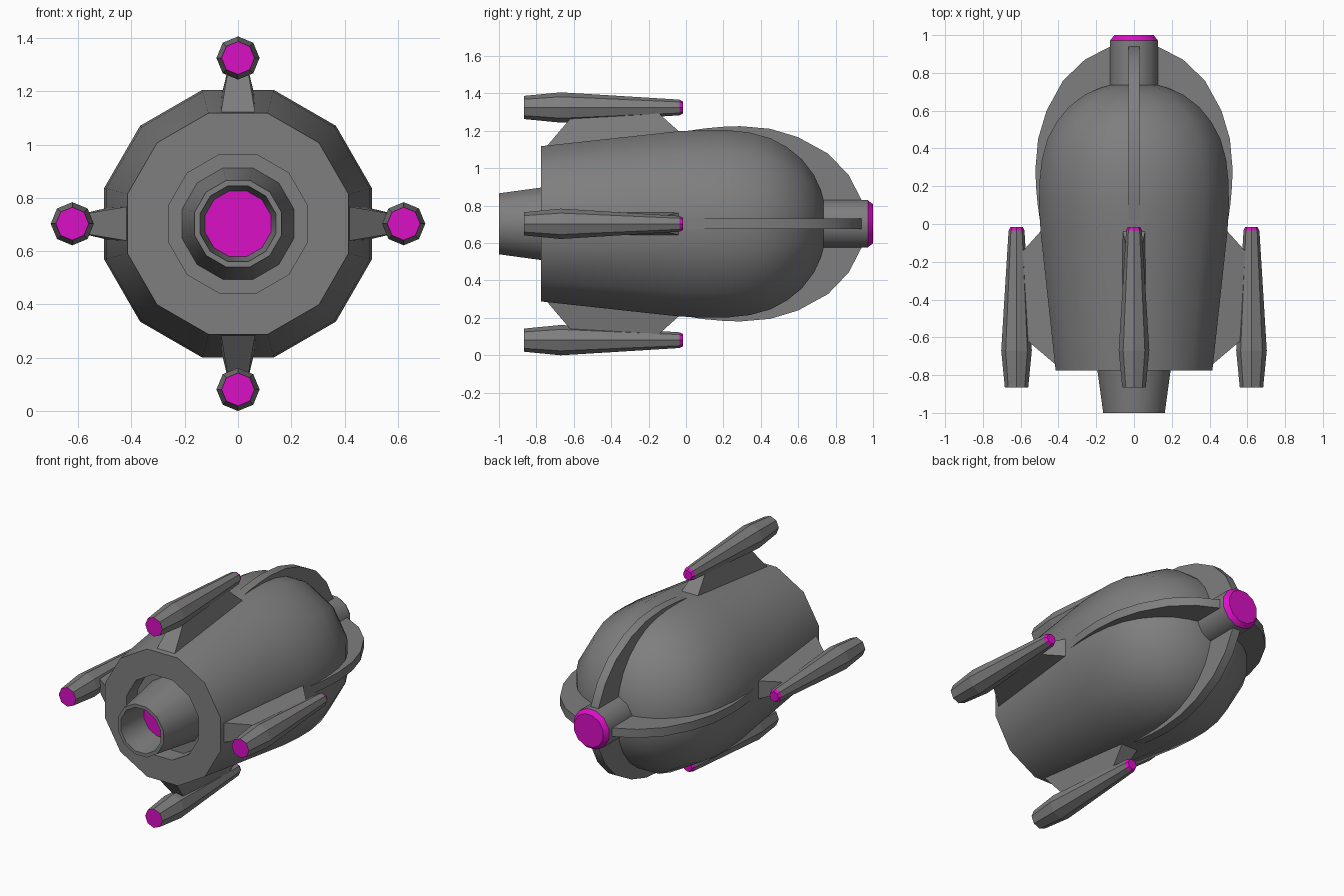
import bpy, bmesh, math
from mathutils import Matrix, Vector

if "Cube" in bpy.data.objects:
    bpy.data.objects.remove(bpy.data.objects["Cube"])

CZ = 0.703  # height of the ship's long axis


def material(name, rgb):
    m = bpy.data.materials.new(name)
    m.diffuse_color = (*rgb, 1)
    m.use_nodes = True
    m.node_tree.nodes["Principled BSDF"].inputs["Base Color"].default_value = m.diffuse_color
    return m


GREY = material("hull grey", (0.215, 0.21, 0.21))
MAGENTA = material("glow magenta", (0.70, 0.005, 0.56))


def finish(name, bm, matrix, smooth_angle):
    bmesh.ops.recalc_face_normals(bm, faces=bm.faces[:])
    bm.transform(Matrix.Translation((0, 0, CZ)) @ matrix)
    me = bpy.data.meshes.new(name)
    bm.to_mesh(me)
    bm.free()
    me.materials.append(GREY)
    me.materials.append(MAGENTA)
    if smooth_angle:
        me.shade_smooth()
        me.set_sharp_from_angle(angle=math.radians(smooth_angle))
    ob = bpy.data.objects.new(name, me)
    bpy.context.collection.objects.link(ob)
    return ob


def lathe(name, profile, sides, colours, offset=0.0, flat_radius=True,
          matrix=Matrix(), smooth_angle=35):
    """Spin (radius, y) points about y; colours: start cap, bands, end cap (g/m)."""
    bm = bmesh.new()
    k = 1 / math.cos(math.pi / sides) if flat_radius else 1
    rings = []
    for r, y in profile:
        rings.append([bm.verts.new((r * k * math.cos(offset + i * math.tau / sides), y,
                                    r * k * math.sin(offset + i * math.tau / sides)))
                      for i in range(sides)])
    paint = lambda f, c: setattr(f, "material_index", int(c == "m"))
    paint(bm.faces.new(rings[0]), colours[0])
    for a, b, c in zip(rings, rings[1:], colours[1:]):
        for i in range(sides):
            j = (i + 1) % sides
            paint(bm.faces.new((a[i], a[j], b[j], b[i])), c)
    paint(bm.faces.new(rings[-1]), colours[-1])
    return finish(name, bm, matrix, smooth_angle)


def prism(name, low, high, matrix, smooth_angle=0):
    """Join two matching outlines into a solid."""
    bm = bmesh.new()
    a = [bm.verts.new(p) for p in low]
    b = [bm.verts.new(p) for p in high]
    bm.faces.new(a)
    bm.faces.new(b)
    for i in range(len(a)):
        j = (i + 1) % len(a)
        bm.faces.new((a[i], a[j], b[j], b[i]))
    return finish(name, bm, matrix, smooth_angle)


TWELVE = math.radians(15)

# main hull with the recess around the engine
hull = [(0.15, -0.66), (0.26, -0.66), (0.26, -0.775), (0.415, -0.775), (-1, 0)]
hull = hull[:4] + [(0.495, -0.04), (0.502, 0.10), (0.501, 0.22), (0.488, 0.34),
                   (0.458, 0.45), (0.41, 0.54), (0.345, 0.62), (0.26, 0.685),
                   (0.18, 0.72), (0.115, 0.738)]
lathe("hull", hull, 12, "g" * (len(hull) + 1), TWELVE)

# engine nozzle, hollow, with a glowing disc deep inside
lathe("engine_nozzle", [(0.21, -0.655), (0.163, -1.0), (0.142, -1.0), (0.123, -0.79)],
      12, "ggggm", TWELVE)

# nose tube with bevelled glowing cap
lathe("nose_tube", [(0.126, 0.70), (0.126, 0.972), (0.104, 1.0)], 12, "ggmm", TWELVE)

# fin outline (y, distance from axis): outer arc, then inner edge inside the hull
FIN = [(-0.05, 0.488), (0.10, 0.51), (0.20, 0.519), (0.29, 0.522), (0.45, 0.508),
       (0.60, 0.463), (0.76, 0.375), (0.87, 0.26), (0.94, 0.125), (0.94, 0.08),
       (0.70, 0.08), (0.55, 0.33), (0.35, 0.44), (0.10, 0.46)]

sides = ("top", "right", "bottom", "left")
for n, side in enumerate(sides):
    spin = Matrix.Rotation(n * math.pi / 2, 4, "Y")

    # curved nose fin
    prism(side + "_nose_fin", [(-0.028, y, r) for y, r in FIN],
          [(0.028, y, r) for y, r in FIN], spin, 30)

    # tapered pylon
    prism(side + "_pylon",
          [(-0.067, -0.757, 0.40), (0.067, -0.757, 0.40), (0.067, 0.0, 0.46), (-0.067, 0.0, 0.46)],
          [(-0.036, -0.60, 0.585), (0.036, -0.60, 0.585), (0.036, -0.145, 0.59), (-0.036, -0.145, 0.59)],
          spin)

    # eight-sided pod with glowing ends
    lathe(side + "_pod", [(0.062, -0.865), (0.081, -0.67), (0.042, -0.035), (0.032, -0.015)],
          8, "mggmm", 0, False, spin @ Matrix.Translation((0, 0, 0.622)), 0)
